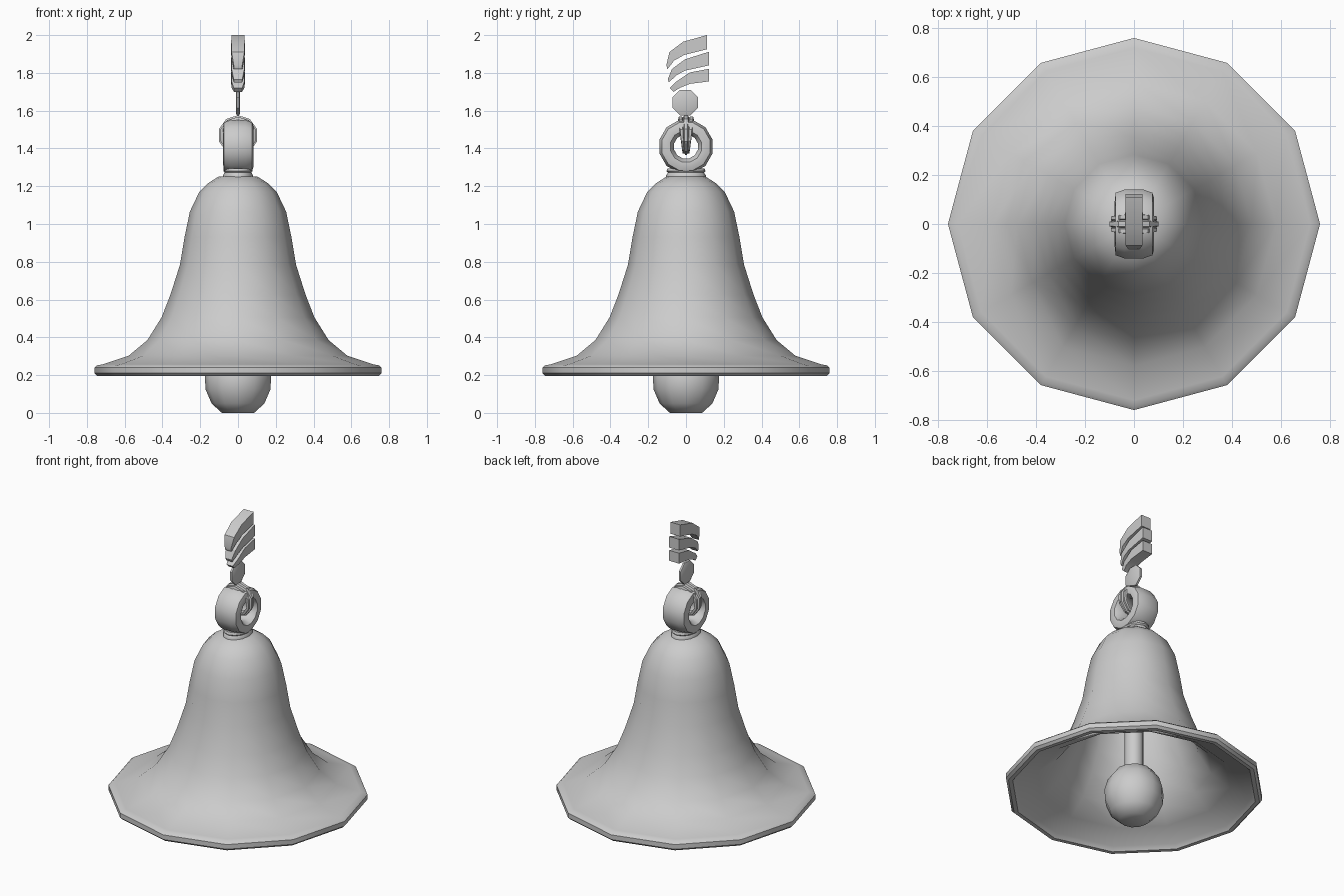
import bpy, bmesh
from math import sin, cos, pi, radians

if "Cube" in bpy.data.objects:
    bpy.data.objects.remove(bpy.data.objects["Cube"])


def finish(name, bm, angle=40):
    bmesh.ops.remove_doubles(bm, verts=bm.verts, dist=1e-5)
    bmesh.ops.recalc_face_normals(bm, faces=bm.faces)
    me = bpy.data.meshes.new(name)
    bm.to_mesh(me)
    bm.free()
    ob = bpy.data.objects.new(name, me)
    bpy.context.collection.objects.link(ob)
    bpy.ops.object.select_all(action='DESELECT')
    ob.select_set(True)
    bpy.context.view_layer.objects.active = ob
    bpy.ops.object.shade_smooth_by_angle(angle=radians(angle))
    return ob


def skin(bm, rows, close_rows=False, close_cols=True):
    """Join rows of points with quads."""
    vs = [[bm.verts.new(p) for p in row] for row in rows]
    nr, nc = len(vs), len(vs[0])
    for i in range(nr if close_rows else nr - 1):
        for j in range(nc if close_cols else nc - 1):
            a, b = vs[i], vs[(i + 1) % nr]
            k = (j + 1) % nc
            bm.faces.new((a[j], a[k], b[k], b[j]))
    return vs


def lathe(name, profile, n=12, sx=1.0, angle=40):
    bm = bmesh.new()
    skin(bm, [[(sx * r * cos(2 * pi * j / n), r * sin(2 * pi * j / n), z)
               for j in range(n)] for r, z in profile])
    bmesh.ops.dissolve_degenerate(bm, dist=1e-5, edges=bm.edges)
    return finish(name, bm, angle)


# Bell shell: outer flare, rolled rim, then the inside wall
outer = [(0.001, 1.26), (0.105, 1.25), (0.16, 1.215), (0.205, 1.17), (0.255, 1.065),
         (0.283, 0.93), (0.307, 0.785), (0.358, 0.625), (0.405, 0.505),
         (0.48, 0.385), (0.58, 0.302), (0.72, 0.256)]
rim = [(0.745, 0.252), (0.76, 0.24), (0.76, 0.21), (0.745, 0.196), (0.72, 0.196)]
inner = [(0.70, 0.222), (0.57, 0.272), (0.46, 0.36), (0.38, 0.49), (0.33, 0.615),
         (0.28, 0.78), (0.228, 1.06), (0.18, 1.15), (0.10, 1.21), (0.001, 1.22)]
lathe("bell_shell", outer + rim + inner)

# Clapper rod and ball
lathe("clapper_rod", [(0.056, 0.30), (0.056, 1.22)], 12)
lathe("clapper_ball", [(0.001, 0.003), (0.085, 0.0), (0.14, 0.05), (0.172, 0.125), (0.175, 0.19),
                       (0.155, 0.26), (0.11, 0.32), (0.05, 0.35), (0.001, 0.352)], 12, angle=60)

# Neck collar
lathe("neck_collar", [(0.105, 1.24), (0.105, 1.258), (0.095, 1.272), (0.103, 1.28),
                      (0.098, 1.295), (0.001, 1.295)], 12, sx=0.75)

# Hanging loop standing in the yz plane
bm = bmesh.new()
section = [(0.105, 0.16), (0.132, 0.075), (0.145, 0.04), (0.145, -0.04), (0.132, -0.075),
           (0.085, -0.08), (0.065, -0.05), (0.065, 0.05), (0.085, 0.08)]
section[0] = (0.11, 0.082)
rows = []
for i in range(12):
    a = 2 * pi * (i + 0.5) / 12
    rows.append([(w, r * cos(a), 1.41 + r * sin(a)) for r, w in section])
skin(bm, rows, close_rows=True)
finish("hanging_loop", bm, 50)

# Ridged link through the loop, narrower at the bottom
bm = bmesh.new()
ridges = [(0.083, -1), (0.098, -0.9), (0.098, -0.5), (0.092, -0.4), (0.106, -0.25),
          (0.106, 0.25), (0.092, 0.4), (0.098, 0.5), (0.098, 0.9), (0.083, 1)]
rows = []
for i in range(10):
    a = pi / 2 + 2 * pi * i / 10
    half = 0.031 + 0.011 * sin(a)
    rows.append([(r * cos(a), half * w, 1.47 + r * sin(a)) for r, w in ridges])
skin(bm, rows, close_rows=True)
finish("ridged_link", bm, 30)

# Thin octagonal disc with bevelled edge
bm = bmesh.new()
rows = []
for r, x in [(0.001, -0.011), (0.06, -0.011), (0.073, -0.006),
             (0.073, 0.006), (0.06, 0.011), (0.001, 0.011)]:
    rows.append([(x, -0.004 + r * cos(pi / 8 + k * pi / 4), 1.643 + r * sin(pi / 8 + k * pi / 4))
                 for k in range(8)])
skin(bm, rows)
finish("disc", bm, 25)

# Three curved blades: (y, z) of upper and lower edges from back to front
blades = {
    "top": ([(0.11, 2.0), (-0.015, 1.965), (-0.088, 1.91), (-0.104, 1.84)],
            [(0.11, 1.925), (-0.01, 1.895), (-0.063, 1.865), (-0.098, 1.82)]),
    "middle": ([(0.122, 1.912), (-0.005, 1.872), (-0.075, 1.82), (-0.097, 1.765)],
               [(0.122, 1.84), (-0.005, 1.812), (-0.05, 1.788), (-0.09, 1.75)]),
    "lower": ([(0.122, 1.822), (0.02, 1.802), (-0.05, 1.755), (-0.085, 1.72)],
              [(0.122, 1.755), (0.02, 1.742), (-0.03, 1.722), (-0.065, 1.70)]),
}
for label, (up, low) in blades.items():
    bm = bmesh.new()
    rows = []
    for (y1, z1), (y2, z2), h in zip(up, low, (0.035, 0.036, 0.034, 0.022)):
        rows.append([(-h, y1, z1), (h, y1, z1), (h, y2, z2), (-h, y2, z2)])
    vs = skin(bm, rows)
    bm.faces.new(vs[0])
    bm.faces.new(vs[-1])
    finish("blade_" + label, bm, 30)
